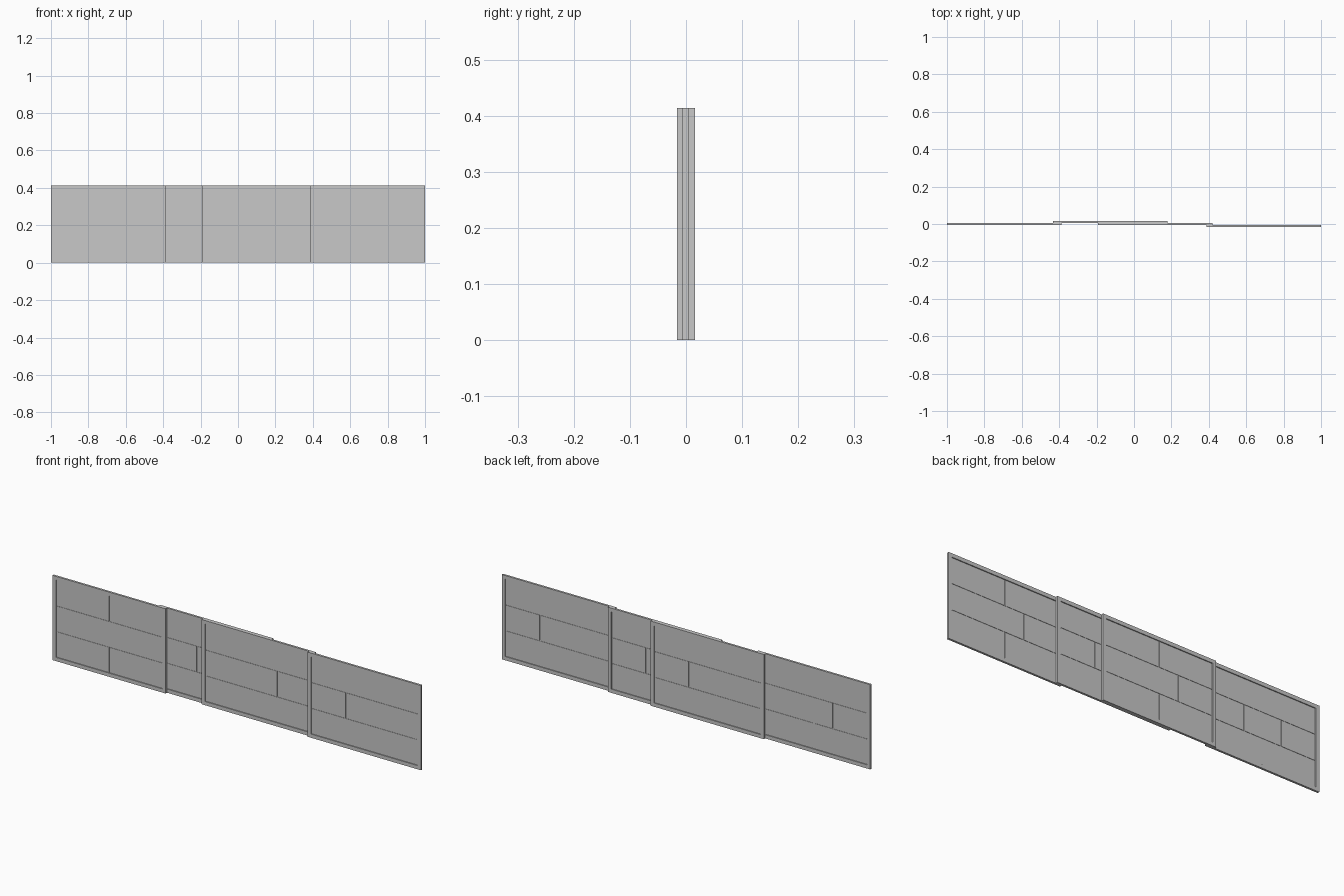
import bpy, bmesh

if "Cube" in bpy.data.objects:
    bpy.data.objects.remove(bpy.data.objects["Cube"])

W, H, T = 0.612, 0.414, 0.0104   # panel width, height, thickness
RIM = 0.018                      # frame bar width
GAP = 0.003                      # groove between planks

grey = bpy.data.materials.new("plain grey")
grey.diffuse_color = (0.58, 0.58, 0.58, 1)
grey.use_nodes = True
grey.node_tree.nodes["Principled BSDF"].inputs["Base Color"].default_value = grey.diffuse_color


def add_box(bm, x0, x1, y, z0, z1, depth):
    """Box spanning x0-x1 and z0-z1, centred on y."""
    verts = bmesh.ops.create_cube(bm, size=1)["verts"]
    bmesh.ops.scale(bm, vec=(x1 - x0, depth, z1 - z0), verts=verts)
    bmesh.ops.translate(bm, vec=((x0 + x1) / 2, y, (z0 + z1) / 2), verts=verts)


def finish(bm, name):
    mesh = bpy.data.meshes.new(name)
    bm.to_mesh(mesh)
    bm.free()
    mesh.materials.append(grey)
    bpy.context.collection.objects.link(bpy.data.objects.new(name, mesh))


def make_panel(name, left, y):
    right = left + W
    # Frame: two full-height stiles with rails between them
    bm = bmesh.new()
    for x in (left, right - RIM):
        add_box(bm, x, x + RIM, y, 0, H, T)
    for z in (0, H - RIM):
        add_box(bm, left + RIM, right - RIM, y, z, z + RIM, T)
    finish(bm, name + "_frame")

    # Planks: three staggered rows, split at fractions of the panel width,
    # with a groove all round each plank
    bm = bmesh.new()
    row_h = (H - 2 * RIM) / 3
    for row, seams in enumerate(((0.5,), (1 / 3, 2 / 3), (0.5,))):
        z0 = RIM + row * row_h + GAP / 2
        z1 = RIM + (row + 1) * row_h - GAP / 2
        xs = [left + RIM] + [left + W * s for s in seams] + [right - RIM]
        for a, b in zip(xs, xs[1:]):
            add_box(bm, a + GAP / 2, b - GAP / 2, y, z0, z1, T * 0.4)
    finish(bm, name + "_planks")

    # Thin core closing the grooves
    bm = bmesh.new()
    add_box(bm, left + RIM, right - RIM, y, RIM, H - RIM, T * 0.08)
    finish(bm, name + "_core")


# Four sliding panels on three tracks
make_panel("left_panel", -1.0, 0)
make_panel("rear_panel", -0.432, T)
make_panel("middle_panel", -0.193, 0)
make_panel("right_panel", 1.0 - W, -T)
